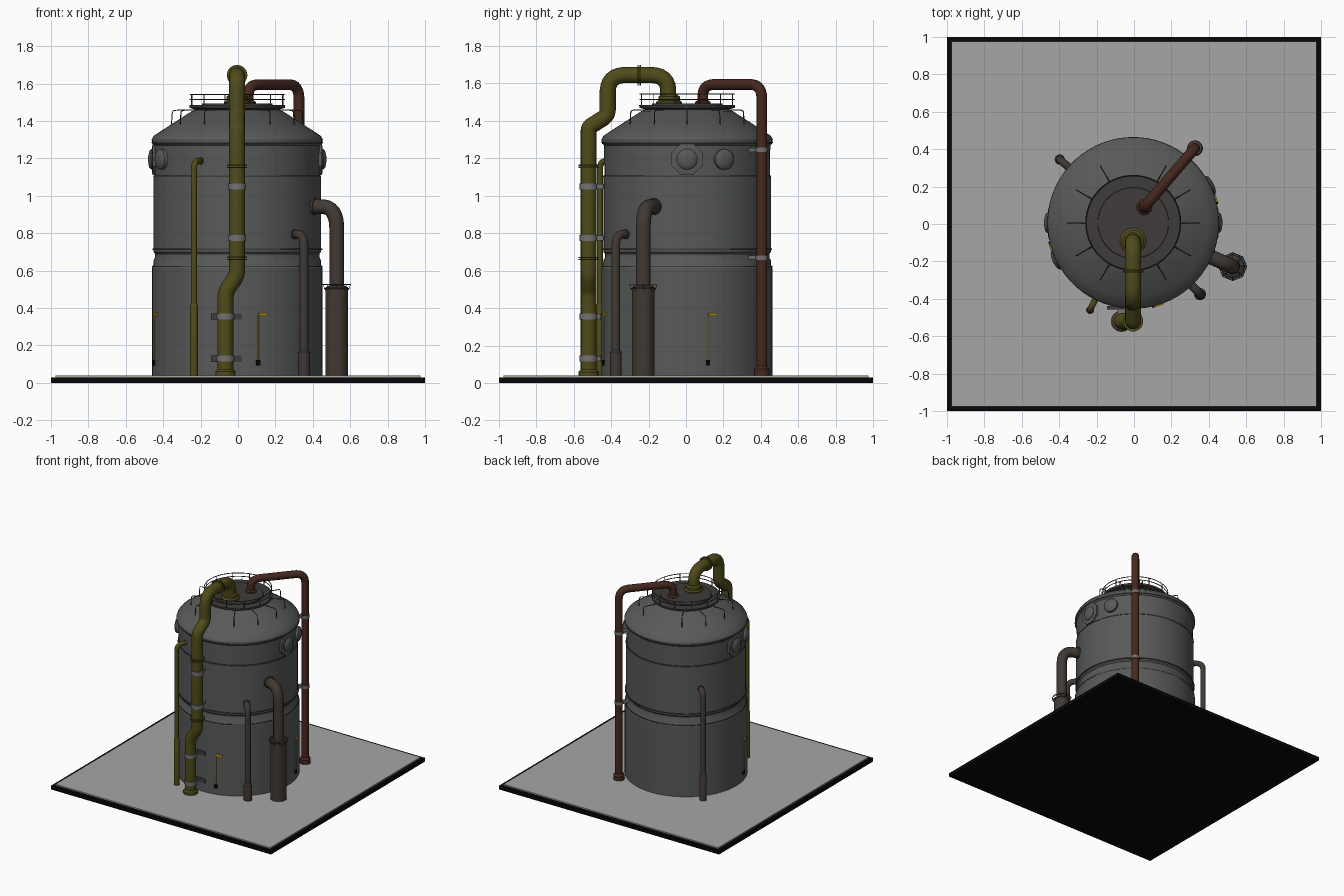
import bpy, bmesh
from math import sin, cos, pi, radians
from mathutils import Vector, Matrix

if "Cube" in bpy.data.objects:
    bpy.data.objects.remove(bpy.data.objects["Cube"])

C = Vector((-0.004, 0.006, 0))  # tank axis


def material(name, rgb):
    m = bpy.data.materials.new(name)
    m.diffuse_color = (*rgb, 1)
    m.use_nodes = True
    m.node_tree.nodes["Principled BSDF"].inputs["Base Color"].default_value = m.diffuse_color
    return m


BLACK = material("black", (0.002, 0.002, 0.002))
DARK = material("dark_steel", (0.05, 0.046, 0.043))
STEEL = material("tank_steel", (0.098, 0.1, 0.1))
CONCRETE = material("ground_grey", (0.38, 0.38, 0.38))
CLAMP = material("clamp_steel", (0.17, 0.17, 0.18))
OLIVE = material("olive_paint", (0.078, 0.07, 0.01))
RUST = material("rust_paint", (0.06, 0.021, 0.013))
BROWN = material("brown_paint", (0.052, 0.041, 0.034))
YELLOW = material("yellow_paint", (0.4, 0.27, 0.01))


def finish(bm, name, mat=None, smooth=True):
    bmesh.ops.recalc_face_normals(bm, faces=bm.faces)
    me = bpy.data.meshes.new(name)
    bm.to_mesh(me)
    bm.free()
    ob = bpy.data.objects.new(name, me)
    bpy.context.collection.objects.link(ob)
    if mat:
        me.materials.append(mat)
    if smooth:
        bpy.ops.object.select_all(action='DESELECT')
        ob.select_set(True)
        bpy.context.view_layer.objects.active = ob
        bpy.ops.object.shade_smooth_by_angle(angle=radians(32))
    return ob


def box(name, centre, size, mat=None, angle=0):
    bm = bmesh.new()
    bmesh.ops.create_cube(bm, size=1, matrix=Matrix.Translation(centre)
                          @ Matrix.Rotation(angle, 4, 'Z') @ Matrix.Diagonal((*size, 1)))
    return finish(bm, name, mat, False)


def lathe(name, profile, origin, mat=None, sides=24, axis=(0, 0, 1)):
    """Closed solid turned from (radius, height) pairs about an axis."""
    bm = bmesh.new()
    M = Matrix.Translation(origin) @ Vector(axis).to_track_quat('Z', 'Y').to_matrix().to_4x4()
    rings = [[bm.verts.new(M @ Vector((r * cos(2 * pi * (i + .5) / sides),
                                       r * sin(2 * pi * (i + .5) / sides), h)))
              for i in range(sides)] for r, h in profile]
    for a, b in zip(rings, rings[1:]):
        for i in range(sides):
            j = (i + 1) % sides
            bm.faces.new((a[i], a[j], b[j], b[i]))
    bm.faces.new(rings[0])
    bm.faces.new(rings[-1])
    return finish(bm, name, mat)


def pipe(name, pts, r, mat=None, bends=(), res=4, cyclic=False):
    """Round tube along a path; bends gives the rounding of each inner corner."""
    pts = [Vector(p) for p in pts]
    bends = bends or [0] * len(pts)
    path = [pts[0]]
    for a, p, b, bend in zip(pts, pts[1:], pts[2:], bends):
        if not bend:
            path.append(p)
            continue
        s = p + (a - p).normalized() * min(bend, (a - p).length * .48)
        e = p + (b - p).normalized() * min(bend, (b - p).length * .48)
        q = p.lerp((s + e) / 2, 0.1)
        path += [s * (1 - t)**2 + q * 2 * t * (1 - t) + e * t * t
                 for t in (0, .17, .33, .5, .67, .83, 1)]
    path += pts[-1:]
    cu = bpy.data.curves.new(name, 'CURVE')
    cu.dimensions = '3D'
    cu.bevel_depth, cu.bevel_resolution, cu.use_fill_caps = r, res, True
    sp = cu.splines.new('POLY')
    sp.points.add(len(path) - 1)
    for q, v in zip(sp.points, path):
        q.co = (*v, 1)
    sp.use_cyclic_u = cyclic
    if mat:
        cu.materials.append(mat)
    ob = bpy.data.objects.new(name, cu)
    bpy.context.collection.objects.link(ob)
    bpy.ops.object.select_all(action='DESELECT')
    ob.select_set(True)
    bpy.context.view_layer.objects.active = ob
    bpy.ops.object.convert(target='MESH')
    return ob


def polar(deg, r, z):
    a = radians(deg)
    return C + Vector((r * cos(a), r * sin(a), z))


def disc(name, p, r, h, mat=None, axis=(0, 0, 1), sides=24):
    lathe(name, [(r, -h / 2), (r, h / 2)], p, mat, sides, axis)


# ground slab
box("base_slab", (0, 0, 0.015), (2, 2, 0.03), BLACK)
box("base_top", (0, 0, 0.034), (1.95, 1.95, 0.012), CONCRETE)

# tank shell, shoulder and roof cone
lathe("tank_body", [(.457, .035), (.457, .615), (.450, .625), (.448, .655), (.440, .67),
                    (.440, .69), (.448, .70), (.448, 1.10), (.442, 1.105), (.445, 1.27),
                    (.456, 1.28), (.458, 1.30), (.448, 1.32), (.40, 1.352), (.245, 1.452),
                    (.20, 1.465)], C, STEEL, 64)
for z, r in ((.622, .456), (.715, .455), (1.105, .449), (1.285, .459)):
    disc("tank_band", C + Vector((0, 0, z)), r, .007, DARK, sides=64)

# roof platform and railing
lathe("roof_platform", [(.20, 1.455), (.255, 1.47), (.257, 1.485), (.19, 1.486), (.188, 1.494)],
      C, DARK, 48)
for z in (1.515, 1.543):
    pipe("rail_ring", [polar(i * 10, .252, z) for i in range(36)], .003, DARK, res=1, cyclic=True)
for i in range(12):
    a = i * 30
    pipe("rail_post", [polar(a + 15, .252, 1.47), polar(a + 15, .252, 1.543)], .003, DARK, res=1)
    if a not in (90, 270):
        pipe("roof_stay", [polar(a, .25, 1.46), polar(a, .347, 1.457), polar(a, .352, 1.375)],
             .003, DARK, [.015], res=1)

# round ports: an eight-sided flanged one and a plain one on each side
for side in (0, 180):
    for off, flanged in ((0, True), (26, False)):
        a = side + off
        d = polar(a, 1, 0) - C
        p = polar(a, .42, 1.195)
        if flanged:
            lathe("port_flange", [(.09, 0), (.09, .032), (.075, .036)], p, STEEL, 8, d)
        lathe("port_cover", [(.055, 0), (.055, .04), (.045, .05), (.025, .055), (.008, .057)],
              p, STEEL, 24, d)

# main olive riser
x0, x1, y = -.067, -.005, -.52
pipe("olive_riser", [(x0, y, .04), (x0, y, .485), (x1, y, .575), (x1, y, 1.365),
                     (x1, -.418, 1.43), (x1, -.418, 1.645), (x1, -.095, 1.645),
                     (x1, -.095, 1.48)], .043, OLIVE, (.03, .03, .02, .03, .085, .085), res=6)
lathe("riser_foot", [(.055, .035), (.055, .06), (.044, .072)], (x0, y, 0), OLIVE)
lathe("riser_roof_collar", [(.07, 1.485), (.07, 1.50), (.058, 1.51), (.058, 1.53), (.044, 1.54)],
      (x1, -.09, 0), OLIVE)
for z in (.665, 1.157):
    for dz in (-.005, .006):
        disc("riser_flange", (x1, y, z + dz), .055, .007, OLIVE, sides=16)
for dy in (-.006, .006):
    disc("riser_top_flange", (x1, -.25 + dy, 1.645), .055, .007, OLIVE, (0, 1, 0))
# riser clamps
for x, zs in ((x1, (.775, 1.05)), (x0, (.13, .355))):
    for z in zs:
        disc("riser_clamp", (x, y, z), .048, .032, CLAMP)
        box("clamp_arm", (x, -.475, z), (.04, .07, .026), CLAMP)
        if x == x0:
            box("clamp_wall_plate", (x + .006, -.448, z), (.165, .018, .034), DARK)

# rust-red down pipe
rx, ry = .326, .405
pipe("rust_pipe", [(.055, .09, 1.48), (.055, .09, 1.594), (rx, ry, 1.594), (rx, ry, .04)],
     .029, RUST, (.07, .07), res=5)
lathe("rust_pipe_foot", [(.042, .035), (.042, .075), (.03, .09)], (rx, ry, 0), RUST)
lathe("rust_roof_collar", [(.042, 1.485), (.042, 1.50), (.03, 1.51)], (.055, .09, 0), RUST)
for z in (.67, 1.245):
    disc("rust_pipe_clamp", (rx, ry, z), .034, .024, CLAMP)
    box("rust_pipe_arm", (rx - .04, ry - .049, z), (.09, .035, .02), CLAMP, radians(51))

# side pipes: foot position, sleeve radius and top, pipe radius, bend height, colour
for name, px, py, rs, zs, r, zt, bend, mat in (
        ("olive_thin_pipe", -.235, -.46, .021, .41, .0165, 1.187, .04, OLIVE),
        ("brown_large_pipe", .528, -.228, .060, .51, .040, .942, .11, BROWN),
        ("brown_small_pipe", .353, -.375, .032, .165, .023, .795, .06, BROWN),
        ("brown_rear_pipe", -.397, .345, .027, .24, .021, .92, .05, BROWN)):
    d = (Vector((px, py, 0)) - C).normalized()
    pipe(name, [(px, py, .04), (px, py, zt), C + d * .42 + Vector((0, 0, zt))], r, mat, [bend], 5)
    lathe(name + "_sleeve", [(rs, .035), (rs, zs), (r, zs + .012)], (px, py, 0), mat)
    disc(name + "_wall_collar", C + d * .448 + Vector((0, 0, zt)), r * 1.15, .02, mat, d)

# eight-sided cage collar on the large pipe
for z, r in ((.505, .066), (.525, .074)):
    pipe("cage_ring", [(.528 + r * cos(pi * i / 4), -.228 + r * sin(pi * i / 4), z)
                       for i in range(8)], .003, DARK, res=1, cyclic=True)
for i in range(8):
    u = Vector((cos(pi * i / 4), sin(pi * i / 4), 0))
    q = Vector((.528, -.228, .525))
    pipe("cage_spoke", [q + u * .038, q + u * .074, q + u * .06 + Vector((0, 0, -.03))],
         .0025, DARK, res=1)

# level gauges with yellow handles
for a in (194, 284, 14):
    pipe("gauge_rod", [polar(a, .460, .11), polar(a, .460, .365)], .004, YELLOW, res=1)
    box("gauge_valve", polar(a, .458, .108), (.016, .022, .03), BLACK, radians(a))
    box("gauge_handle", polar(a + 3.4, .458, .365), (.014, .048, .016), YELLOW, radians(a + 3.4))
